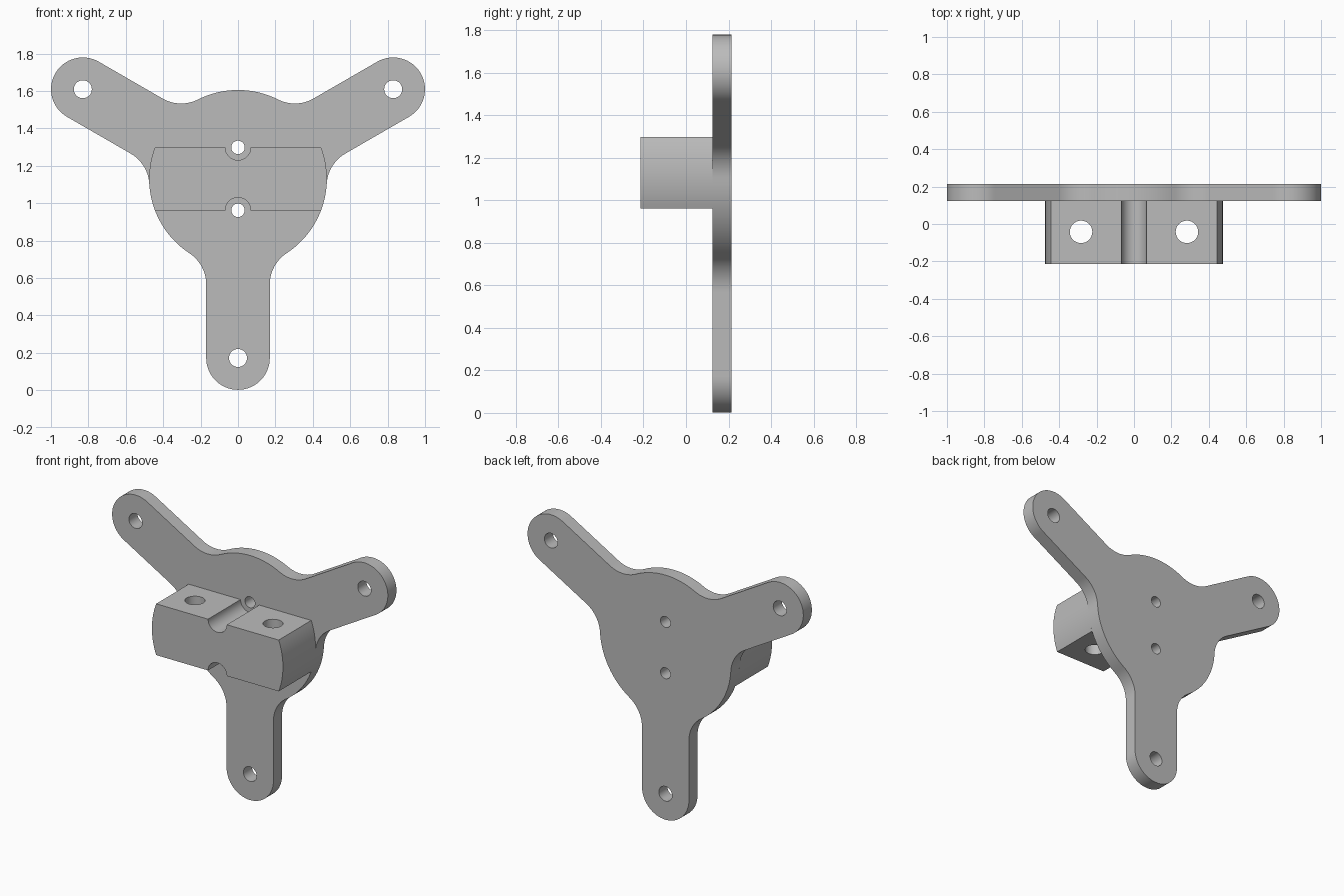
import bpy, bmesh
from math import radians, degrees, cos, sin, atan2, sqrt
from mathutils import Matrix, Vector

if "Cube" in bpy.data.objects:
    bpy.data.objects.remove(bpy.data.objects["Cube"])

MID_Z = 1.13                      # height of the hub centre
HUB_R, ARM_W, FILLET_R = 0.475, 0.17, 0.2
REACH = 0.958                     # hub centre to arm hole
FRONT, PLATE_Y, BACK = -0.213, 0.124, 0.213
BLOCK_H, GROOVE_R = 0.168, 0.068

grey = bpy.data.materials.new("plain grey")
grey.use_nodes = True
colour = (0.5, 0.5, 0.5, 1)
grey.diffuse_color = colour
grey.node_tree.nodes["Principled BSDF"].inputs["Base Color"].default_value = colour


def arc(cx, cy, r, a0, a1, n):
    """Points on an arc, angles in degrees, both ends included."""
    angles = [radians(a0 + (a1 - a0) * i / n) for i in range(n + 1)]
    return [Vector((cx + r * cos(a), cy + r * sin(a))) for a in angles]


def prism(name, outline, y0, y1):
    """Extrude an outline, given around the hub centre, from y0 to y1."""
    bm = bmesh.new()
    face = bm.faces.new([bm.verts.new((p.x, y0, MID_Z + p.y)) for p in outline])
    new = bmesh.ops.extrude_face_region(bm, geom=[face])["geom"]
    bmesh.ops.translate(bm, vec=(0, y1 - y0, 0),
                        verts=[g for g in new if isinstance(g, bmesh.types.BMVert)])
    bmesh.ops.recalc_face_normals(bm, faces=bm.faces)
    mesh = bpy.data.meshes.new(name)
    bm.to_mesh(mesh)
    bm.free()
    obj = bpy.data.objects.new(name, mesh)
    bpy.context.collection.objects.link(obj)
    mesh.materials.append(grey)
    return obj


def drill(obj, holes, axis):
    """Cut round holes, each (centre, radius), along an axis."""
    bm = bmesh.new()
    turn = Matrix.Rotation(radians(90), 4, 'X') if axis == 'Y' else Matrix()
    for centre, r in holes:
        bmesh.ops.create_cone(bm, cap_ends=True, segments=48, radius1=r, radius2=r,
                              depth=1, matrix=Matrix.Translation(centre) @ turn)
    mesh = bpy.data.meshes.new("hole_cutter")
    bm.to_mesh(mesh)
    bm.free()
    mesh.materials.append(grey)
    cutter = bpy.data.objects.new("hole_cutter", mesh)
    cutter.hide_render = True
    bpy.context.collection.objects.link(cutter)
    mod = obj.modifiers.new("holes", 'BOOLEAN')
    mod.operation, mod.solver, mod.object = 'DIFFERENCE', 'EXACT', cutter
    bpy.ops.object.select_all(action='DESELECT')
    obj.select_set(True)
    bpy.context.view_layer.objects.active = obj
    bpy.ops.object.modifier_apply(modifier=mod.name)
    bpy.data.objects.remove(cutter)
    bpy.ops.object.shade_smooth_by_angle(angle=radians(30))


# Three-armed plate: fillet, rounded tip, fillet and hub arc, repeated
off = ARM_W + FILLET_R
along = sqrt((HUB_R + FILLET_R) ** 2 - off ** 2)
tangent = degrees(atan2(off, along))
arm = (arc(along, -off, FILLET_R, 180 - tangent, 90, 12)
       + arc(REACH, 0, ARM_W, -90, 90, 32)
       + arc(along, off, FILLET_R, -90, tangent - 180, 12)
       + arc(0, 0, HUB_R, tangent, 120 - tangent, 16)[1:-1])
outline, arm_holes = [], []
for k in range(3):
    turn = Matrix.Rotation(radians(120 * k - 90), 2)
    outline += [turn @ p for p in arm]
    tip = turn @ Vector((REACH, 0))
    arm_holes.append(((tip.x, BACK, MID_Z + tip.y), 0.048))
plate = prism("three_arm_plate", outline, PLATE_Y, BACK)
hub_holes = [((0, BACK, MID_Z + s * BLOCK_H), 0.036) for s in (-1, 1)]
drill(plate, arm_holes + hub_holes, 'Y')

# Clamp block: slice of the hub disc with a groove above and below
side = degrees(atan2(BLOCK_H, sqrt(HUB_R ** 2 - BLOCK_H ** 2)))
half = arc(0, 0, HUB_R, -side, side, 16) + arc(0, BLOCK_H, GROOVE_R, 0, -180, 24)
block = prism("clamp_block", half + [-p for p in half], FRONT, PLATE_Y)
drill(block, [((x, -0.042, MID_Z), 0.06) for x in (-0.283, 0.283)], 'Z')
